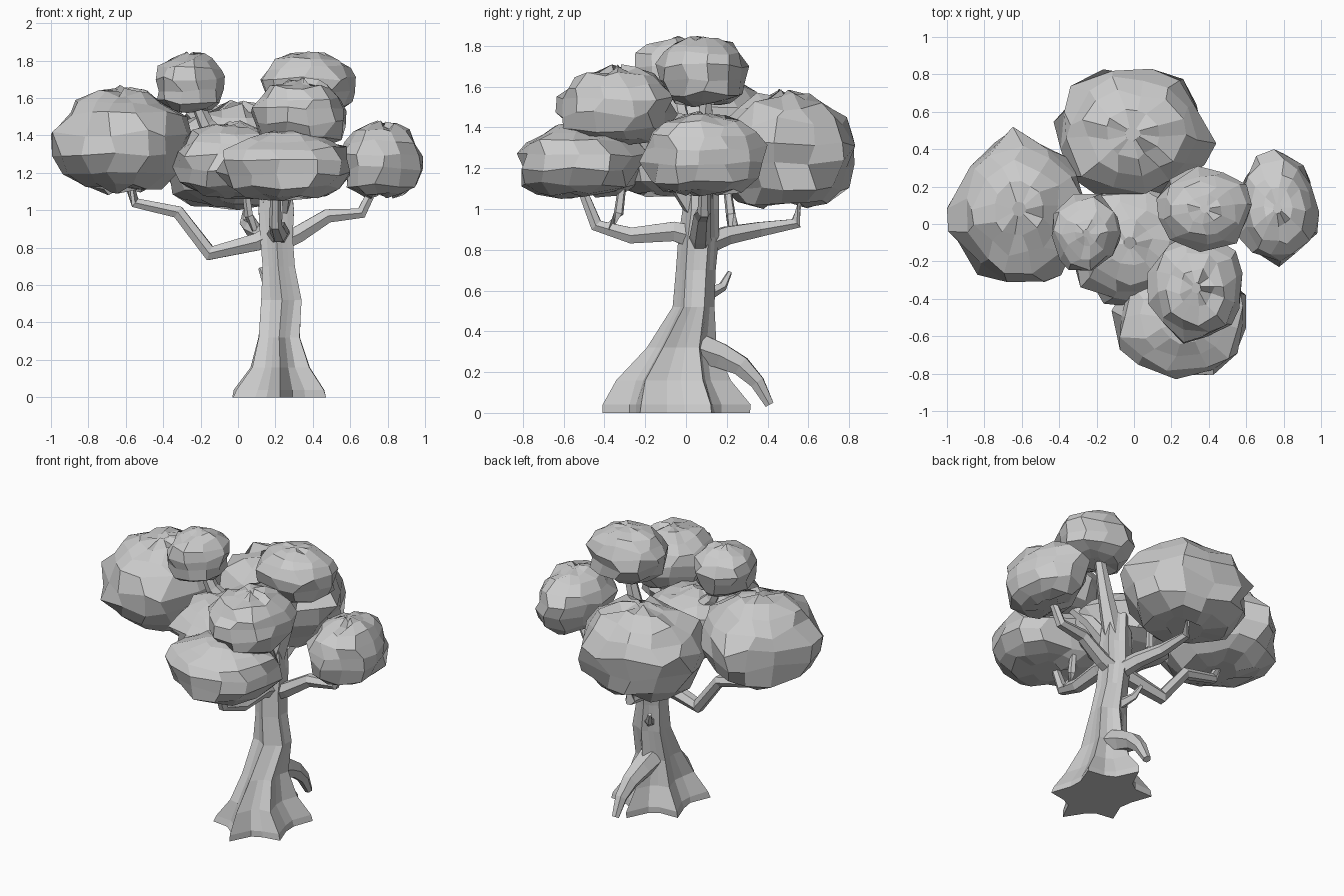
import bpy, bmesh, math, random
from mathutils import Vector

if "Cube" in bpy.data.objects:
    bpy.data.objects.remove(bpy.data.objects["Cube"])

random.seed(7)
TAU = 2 * math.pi


def loft(name, rings):
    """Skin closed rings of equal length and cap both ends, flat shaded."""
    bm = bmesh.new()
    loops = [[bm.verts.new(p) for p in ring] for ring in rings]
    for a, b in zip(loops, loops[1:]):
        n = len(a)
        for i in range(n):
            bm.faces.new((a[i], a[(i + 1) % n], b[(i + 1) % n], b[i]))
    bm.faces.new(loops[0][::-1])
    bm.faces.new(loops[-1])
    bmesh.ops.recalc_face_normals(bm, faces=bm.faces)
    mesh = bpy.data.meshes.new(name)
    bm.to_mesh(mesh)
    bm.free()
    obj = bpy.data.objects.new(name, mesh)
    bpy.context.collection.objects.link(obj)
    return obj


def branch(name, path, r0, r1, sides=6):
    """Tapered faceted tube along a path."""
    pts = [Vector(p) for p in path]
    rings = []
    for i, p in enumerate(pts):
        d = (pts[min(i + 1, len(pts) - 1)] - pts[max(i - 1, 0)]).normalized()
        ref = Vector((0, 0, 1)) if abs(d.z) < 0.92 else Vector((0, 1, 0))
        u = d.cross(ref).normalized()
        v = u.cross(d)
        r = r0 + (r1 - r0) * i / (len(pts) - 1)
        rings.append([p + r * (u * math.cos(TAU * k / sides) + v * math.sin(TAU * k / sides))
                      for k in range(sides)])
    return loft(name, rings)


# Foliage profile: (height, radius), flat-bottomed with a domed top
PROFILE = [(-1, .3), (-.93, .62), (-.68, .86), (-.25, .97), (.15, 1),
           (.5, .88), (.78, .64), (.93, .36), (1, .1)]


def foliage(name, lo, hi, sides=12):
    """Jagged leaf mass that exactly fills the box lo..hi."""
    phase = random.random()
    rings = []
    for j, (h, r) in enumerate(PROFILE):
        ring = []
        for k in range(sides):
            a = TAU * (k + phase + random.uniform(-.28, .28)) / sides
            rr = r * random.uniform(.87, 1.08)
            ring.append(Vector((rr * math.cos(a), rr * math.sin(a),
                                h + random.uniform(-.09, .09))))
        rings.append(ring)
    pts = [p for ring in rings for p in ring]
    for ax in range(3):
        a, b = min(p[ax] for p in pts), max(p[ax] for p in pts)
        for p in pts:
            p[ax] = lo[ax] + (p[ax] - a) / (b - a) * (hi[ax] - lo[ax])
    return loft(name, rings)


# Trunk: z, centre x, centre y, radius x, radius y, root lobe depth
TRUNK = [(0, .225, -.05, .30, .37, .42), (.04, .225, -.05, .285, .36, .42),
         (.16, .225, -.06, .18, .28, .38), (.32, .22, -.025, .125, .175, .32),
         (.52, .235, .04, .125, .105, .25), (.70, .215, .05, .10, .10, .22),
         (.86, .205, .06, .10, .10, .2), (1.0, .205, .07, .115, .09, .2),
         (1.2, .2, .07, .09, .09, .2)]
N = 18
rings = []
for z, cx, cy, rx, ry, lobe in TRUNK:
    ring = []
    for k in range(N):
        a = TAU * k / N - math.pi / 2
        r = 1 - lobe * (1 - math.cos(6 * a + math.pi)) / 2
        r *= random.uniform(.94, 1.04)
        ring.append((cx + rx * r * math.cos(a), cy + ry * r * math.sin(a), z))
    rings.append(ring)
loft("trunk", rings)

# Arched root at the back, broken stub above it
branch("arched_root", [(.22, .05, .32), (.22, .17, .28), (.23, .27, .23),
                       (.24, .35, .15), (.24, .41, .04)], .085, .025)
branch("broken_stub", [(.2, .1, .58), (.15, .18, .62), (.12, .215, .69)], .035, .012, 5)

# Main limbs and their twigs
branch("left_limb", [(.2, .06, .88), (.1, .06, .83), (-.15, .08, .77), (-.32, .1, .99),
                     (-.55, .1, 1.04), (-.6, .1, 1.2)], .06, .025)
branch("right_limb", [(.2, .07, .82), (.32, .07, .87), (.48, .08, .97),
                      (.66, .09, .985), (.74, .09, 1.15)], .06, .025)
branch("front_limb", [(.21, .05, .86), (.22, -.06, .89), (.22, -.27, .87),
                      (.2, -.44, .92), (.2, -.52, 1.12)], .065, .025)
branch("back_limb", [(.2, .07, .82), (.14, .2, .87), (.07, .36, .9),
                     (.04, .54, .93), (.04, .57, 1.1)], .06, .022)
branch("front_twig", [(.22, -.38, .9), (.22, -.33, .98), (.22, -.31, 1.14)], .03, .02, 5)
branch("back_twig", [(.12, .24, .87), (.06, .22, .97), (.04, .2, 1.12)], .03, .02, 5)
branch("top_right_limb", [(.22, .07, 1.05), (.3, .09, 1.3), (.37, .1, 1.6)], .07, .03)
branch("top_left_limb", [(.2, .06, 1.05), (-.03, .02, 1.32), (-.17, -.03, 1.46),
                         (-.24, -.05, 1.62)], .07, .03)
branch("upper_front_limb", [(.22, .05, 1.0), (.26, -.1, 1.22), (.31, -.28, 1.42)], .06, .03)

# Foliage masses
foliage("left_foliage", (-1.0, -.31, 1.08), (-.25, .52, 1.67), 13)
foliage("back_foliage", (-.43, .14, 1.0), (.44, .83, 1.59), 13)
foliage("middle_foliage", (-.35, -.45, 1.06), (.32, .22, 1.48))
foliage("lower_front_foliage", (-.12, -.83, 1.05), (.6, -.18, 1.43))
foliage("upper_front_foliage", (.07, -.64, 1.31), (.58, -.04, 1.71))
foliage("right_foliage", (.54, -.23, 1.06), (.99, .40, 1.48))
foliage("top_right_foliage", (.12, -.15, 1.5), (.63, .31, 1.85), 11)
foliage("top_left_foliage", (-.44, -.25, 1.52), (-.07, .16, 1.85), 10)
